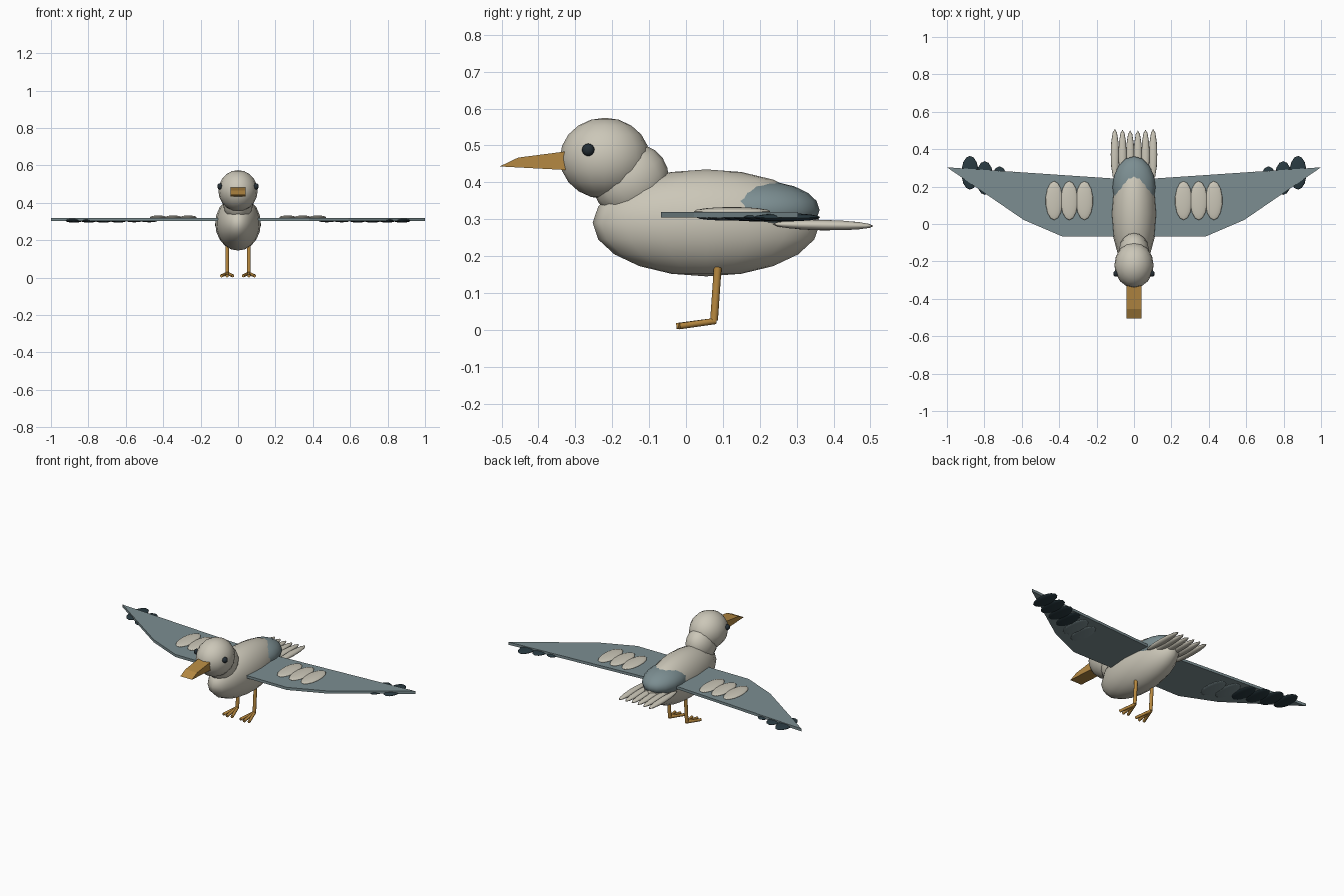
import bpy, bmesh, math
from mathutils import Vector

if "Cube" in bpy.data.objects:
    bpy.data.objects.remove(bpy.data.objects["Cube"])


def material(name, rgb):
    m = bpy.data.materials.new(name)
    m.diffuse_color = (*rgb, 1)
    m.use_nodes = True
    m.node_tree.nodes["Principled BSDF"].inputs["Base Color"].default_value = m.diffuse_color
    return m


PALE = material("pale_plumage", (0.60, 0.57, 0.48))
SLATE = material("slate_plumage", (0.20, 0.27, 0.285))
DARK = material("dark_plumage", (0.022, 0.042, 0.052))
ORANGE = material("ochre_beak", (0.46, 0.25, 0.055))
LEG = material("ochre_leg", (0.48, 0.25, 0.05))
EYE = material("eye_black", (0.018, 0.028, 0.036))


def ellipsoid(name, loc, radii, mat, rot=(0, 0, 0), seg=16, rings=10):
    bpy.ops.mesh.primitive_uv_sphere_add(segments=seg, ring_count=rings, radius=1,
                                         location=loc, rotation=rot)
    ob = bpy.context.object
    ob.name = name
    ob.scale = radii
    ob.data.materials.append(mat)
    bpy.ops.object.shade_smooth()
    return ob


def prism(name, outline, axis, lo, hi, mat):
    """Extrude a 2D outline along x (points are y, z) or z (points are x, y)."""
    bm = bmesh.new()

    def put(p, d):
        return (d, p[0], p[1]) if axis == "x" else (p[0], p[1], d)
    a = [bm.verts.new(put(p, lo)) for p in outline]
    b = [bm.verts.new(put(p, hi)) for p in outline]
    bm.faces.new(a)
    bm.faces.new(b)
    n = len(outline)
    for i in range(n):
        j = (i + 1) % n
        bm.faces.new((a[i], a[j], b[j], b[i]))
    bmesh.ops.recalc_face_normals(bm, faces=bm.faces)
    me = bpy.data.meshes.new(name)
    bm.to_mesh(me)
    bm.free()
    me.materials.append(mat)
    ob = bpy.data.objects.new(name, me)
    bpy.context.collection.objects.link(ob)
    return ob


def rod(name, p, q, r, mat):
    p, q = Vector(p), Vector(q)
    d = q - p
    bpy.ops.mesh.primitive_cylinder_add(vertices=10, radius=r, depth=d.length,
                                        location=(p + q) / 2,
                                        rotation=d.to_track_quat("Z", "Y").to_euler())
    ob = bpy.context.object
    ob.name = name
    ob.data.materials.append(mat)
    bpy.ops.object.shade_smooth_by_angle(angle=math.radians(40))
    return ob


# Torso, neck, head and the grey mantle over the lower back
ellipsoid("body", (0, 0.055, 0.29), (0.122, 0.308, 0.145), PALE)
ellipsoid("neck", (0, -0.15, 0.405), (0.082, 0.106, 0.098), PALE, rot=(math.radians(35), 0, 0))
ellipsoid("head", (0, -0.22, 0.465), (0.105, 0.122, 0.11), PALE)
ellipsoid("mantle", (0, 0.197, 0.325), (0.115, 0.165, 0.079), SLATE)

# Wedge beak
prism("beak", [(-0.505, 0.443), (-0.455, 0.467), (-0.30, 0.487), (-0.30, 0.432)],
      "x", -0.04, 0.04, ORANGE)

# Tail fan
for i in range(6):
    k = i - 2.5
    x = k * 0.041
    y = 0.362 + 0.004 * abs(k)
    ellipsoid("tail_feather", (x, y, 0.284), (0.022, 0.136, 0.014), PALE,
              rot=(math.radians(-1), 0, 0), seg=12, rings=8)

for s, side in ((1, "right"), (-1, "left")):
    ellipsoid("eye_" + side, (s * 0.096, -0.265, 0.488), (0.015, 0.017, 0.017), EYE, seg=12, rings=8)

    # Flat wing plate
    outline = [(0, -0.068), (0.38, -0.068), (0.59, 0.022), (1.0, 0.303), (0, 0.236)]
    prism("wing_" + side, [(s * x, y) for x, y in outline], "z", 0.304, 0.320, SLATE)

    # Pale coverts lying on top of the wing
    for i in range(3):
        ellipsoid("covert_" + side, (s * (0.265 + 0.081 * i), 0.125, 0.321),
                  (0.046, 0.104, 0.012), PALE, seg=14, rings=8)

    # Grey feathers, then dark feathers, under the outer wing
    for i in range(2):
        ellipsoid("under_feather_" + side, (s * (0.475 + 0.08 * i), 0.125 + 0.03 * i, 0.304),
                  (0.046, 0.095, 0.008), SLATE, seg=14, rings=8)
    for i in range(4):
        ellipsoid("wingtip_feather_" + side, (s * (0.64 + 0.079 * i), 0.19 + 0.028 * i, 0.305),
                  (0.046, 0.09, 0.011), DARK, seg=14, rings=8)

    # Leg and three spread toes
    ankle = (s * 0.058, 0.076, 0.026)
    rod("leg_" + side, (s * 0.058, 0.086, 0.17), ankle, 0.0105, LEG)
    for t in (-1, 0, 1):
        rod("toe_" + side, (s * 0.058, 0.08, 0.024),
            (s * 0.058 + t * 0.03, -0.026 + 0.008 * abs(t), 0.010), 0.0085, LEG)
